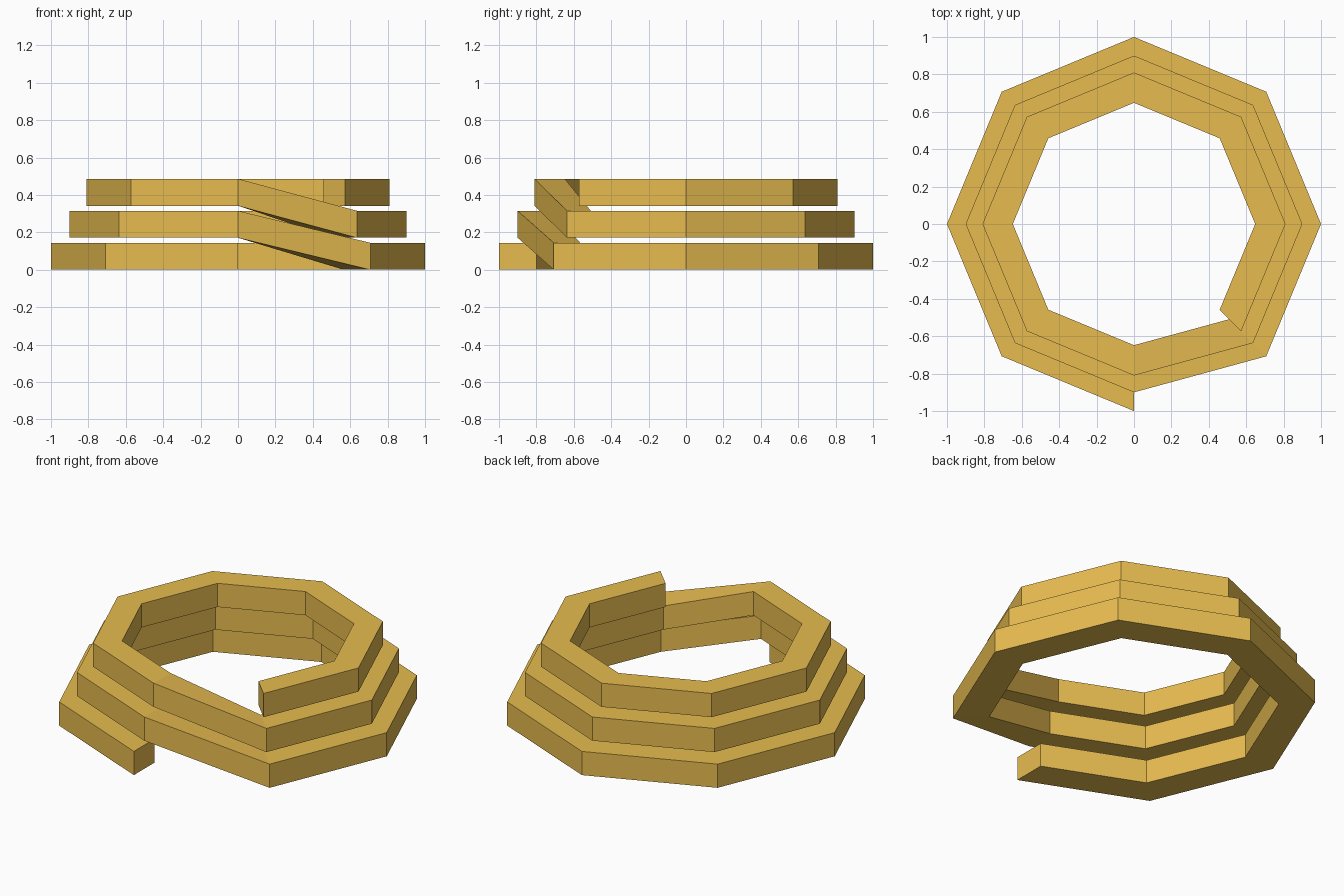
import bpy, bmesh
from math import sin, cos, radians

if "Cube" in bpy.data.objects:
    bpy.data.objects.remove(bpy.data.objects["Cube"])

SIDES, TURNS = 8, 3
HEIGHT, STEP = 0.144, 0.171      # band height and rise per turn
SHRINK, INNER = 0.9, 0.8         # radius ratio per turn, inner/outer ratio


def section(bm, i):
    """Square cross-section of the coil at step i."""
    level = i // SIDES
    a = radians(-90 - 360 / SIDES * i)
    r, z = SHRINK ** level, STEP * level
    corners = [(r, z), (r, z + HEIGHT), (r * INNER, z + HEIGHT), (r * INNER, z)]
    return [bm.verts.new((q * cos(a), q * sin(a), h)) for q, h in corners]


# Stepped octagonal coil: flat turns joined by short ramps
bm = bmesh.new()
rings = [section(bm, i) for i in range(SIDES * TURNS)]
for a, b in zip(rings, rings[1:]):
    for k in range(4):
        n = (k + 1) % 4
        bm.faces.new((a[k], a[n], b[n], b[k]))

# End caps
bm.faces.new(rings[0])
bm.faces.new(rings[-1])
bmesh.ops.recalc_face_normals(bm, faces=bm.faces)

mesh = bpy.data.meshes.new("coil")
bm.to_mesh(mesh)
bm.free()
coil = bpy.data.objects.new("coil", mesh)
bpy.context.collection.objects.link(coil)

# Amber colour
mat = bpy.data.materials.new("amber")
mat.diffuse_color = (0.8, 0.5, 0.08, 1)
mat.use_nodes = True
mat.node_tree.nodes["Principled BSDF"].inputs["Base Color"].default_value = mat.diffuse_color
mesh.materials.append(mat)
